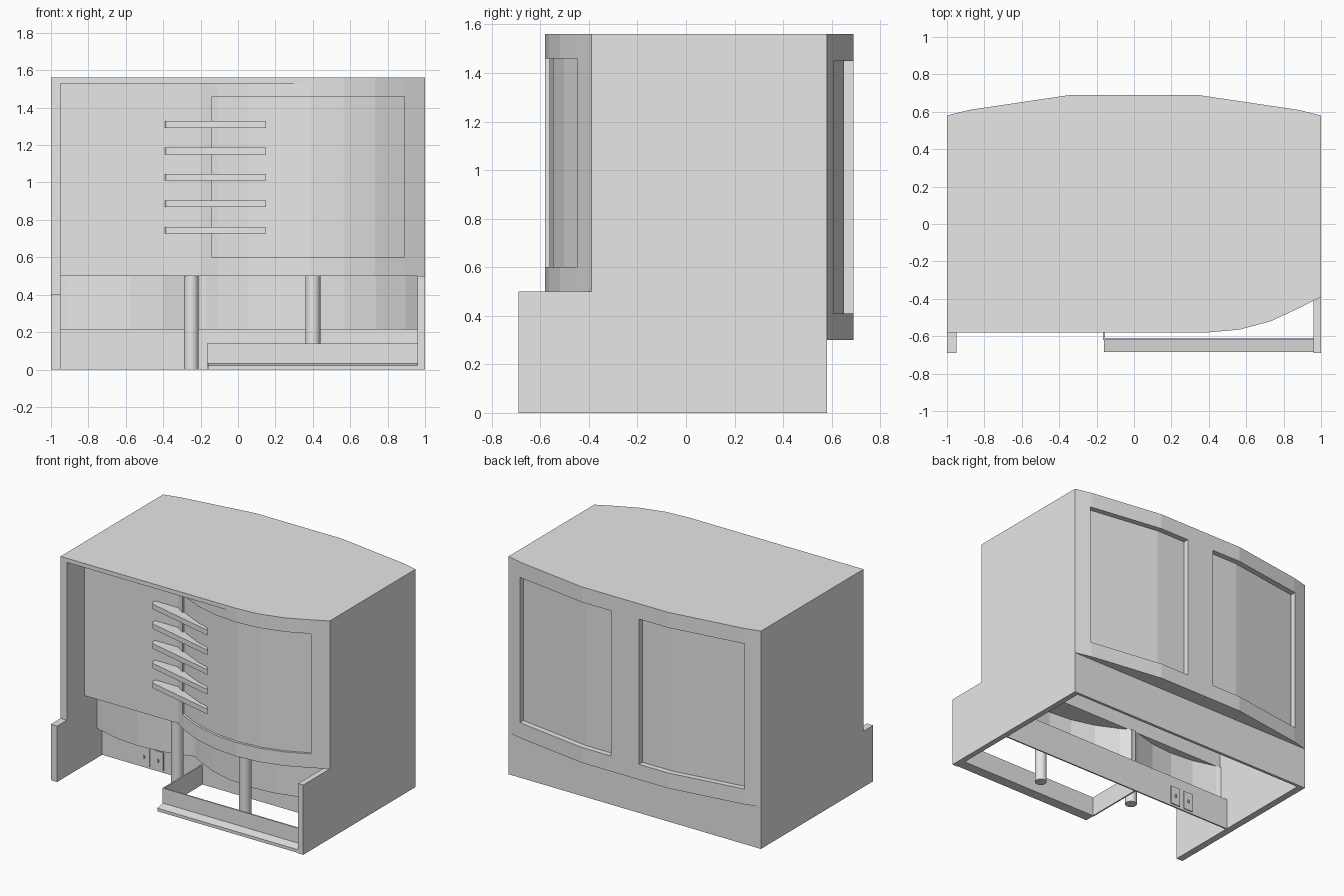
import bpy, bmesh, math
from mathutils import Vector

cube = bpy.data.objects.get("Cube")
if cube:
    bpy.data.objects.remove(cube, do_unlink=True)

GREY = (0.8, 0.8, 0.8, 1.0)
grey = bpy.data.materials.new("plain grey")
grey.use_nodes = True
grey.diffuse_color = GREY
grey.node_tree.nodes["Principled BSDF"].inputs["Base Color"].default_value = GREY


def extrude(name, base, offset):
    """Closed solid from a flat outline of 3D points swept along offset."""
    bm = bmesh.new()
    face = bm.faces.new([bm.verts.new(p) for p in base])
    new = bmesh.ops.extrude_face_region(bm, geom=[face])["geom"]
    verts = [v for v in new if isinstance(v, bmesh.types.BMVert)]
    bmesh.ops.translate(bm, vec=Vector(offset), verts=verts)
    bmesh.ops.recalc_face_normals(bm, faces=bm.faces)
    mesh = bpy.data.meshes.new(name)
    bm.to_mesh(mesh)
    bm.free()
    mesh.materials.append(grey)
    obj = bpy.data.objects.new(name, mesh)
    bpy.context.collection.objects.link(obj)
    return obj


def plan(name, pts, z0, z1):
    return extrude(name, [(x, y, z0) for x, y in pts], (0, 0, z1 - z0))


def profile(name, pts, x0, x1):
    return extrude(name, [(x0, y, z) for y, z in pts], (x1 - x0, 0, 0))


def box(name, x0, x1, y0, y1, z0, z1):
    return plan(name, [(x0, y0), (x1, y0), (x1, y1), (x0, y1)], z0, z1)


def arc(cx, cy, x0, x1, r=1.0):
    """Forward-bulging arc from x0 to x1, faceted every ten degrees."""
    a0, a1 = math.asin((x0 - cx) / r), math.asin((x1 - cx) / r)
    mids = [math.radians(d) for d in range(-80, 90, 10)]
    angles = [a0] + [a for a in mids if a0 + .03 < a < a1 - .03] + [a1]
    return [(cx + r * math.sin(a), cy - r * math.cos(a)) for a in angles]


def shift(pts, dy):
    return [(x, y + dy) for x, y in pts]


def cut(obj, cutter):
    mod = obj.modifiers.new("recess", "BOOLEAN")
    mod.operation = "DIFFERENCE"
    mod.solver = "EXACT"
    mod.object = cutter
    cutter.hide_render = True
    cutter.hide_viewport = True


# Outlines shared by roof and walls
CX, CY = .39, .42
back = [(1, .58), (.88, .61), (.34, .69), (-.34, .69), (-.88, .61), (-1, .58)]
front_curve = arc(CX, CY, CX, 1)[:-1] + [(1, -.39)]


def back_y(x):
    for (xa, ya), (xb, yb) in zip(back, back[1:]):
        if xb <= x <= xa:
            return ya + (yb - ya) * (xa - x) / (xa - xb)


# Roof slab
plan("roof", [(-1, -.58)] + front_curve + back, 1.53, 1.56)

# Side walls with low porch walls in front
profile("left_side_wall", [(-.69, 0), (.58, 0), (.58, 1.53), (-.39, 1.53),
                           (-.39, .5), (-.69, .5)], .96, 1)
profile("right_side_wall", [(-.69, 0), (.58, 0), (.58, 1.53), (-.58, 1.53),
                            (-.58, .4), (-.69, .4)], -1, -.95)

# Back: plain base and overhanging faceted upper wall with two recessed panels
box("back_base_wall", -.98, .98, .56, .58, 0, .32)
back_wall = plan("back_upper_wall", back + [(-1, .56), (1, .56)], .3, 1.53)
for side in (1, -1):
    xs = [.11, .34, .88, .89]
    inner = [(side * x, back_y(side * x) - .04) for x in xs]
    cutter = plan("back_panel_cutter", inner + [(side * .89, .9), (side * .11, .9)],
                  .41, 1.45)
    cut(back_wall, cutter)

# Upper front: recessed flat wall and curved wall with a shallow panel
box("upper_flat_wall", -.95, -.18, -.38, -.24, .5, 1.53)
wall_curve = arc(CX, CY, -.2, 1)[:-1] + [(1, -.39)]
curved_wall = plan("upper_curved_wall", wall_curve + [(1, -.24), (-.2, -.24)], .5, 1.53)
panel = shift(arc(CX, CY, -.14, .89), .018)
cut(curved_wall, plan("front_panel_cutter", panel + [(.89, -.8), (-.14, -.8)], .6, 1.46))

# Five tapering fins
for i in range(5):
    z = .745 + i * .1413
    plan("fin", [(-.39, -.36), (-.39, -.41), (-.38, -.425), (-.355, -.435),
                 (.15, -.557), (.1, -.5), (-.1, -.42), (-.2, -.36)],
         z - .018, z + .018)

# Ground floor: base wall, two curved bays with sills, and the post between
box("base_wall", -.95, .96, -.18, -.17, 0, .22)
for name, cx, cy, x0, x1 in (("right_bay", -.575, .687, -.95, -.2),
                             ("left_bay", .395, .585, -.17, .96)):
    curve = arc(cx, cy, x0, x1)
    plan(name + "_wall", curve + shift(curve, .012)[::-1], .22, .5)
    plan(name + "_sill", curve + [(x1, -.17), (x0, -.17)], .215, .225)
box("bay_post", -.2, -.17, -.24, -.225, .22, .5)
box("bay_post_sill", -.2, -.17, -.24, -.17, .215, .225)

# Small hatches on the base wall
for x in (-.61, -.5):
    box("hatch", x - .038, x + .038, -.187, -.163, .015, .148)
    box("hatch_handle", x - .006, x + .006, -.195, -.155, .07, .09)

# Columns under the overhang
for x, y in ((-.25, -.33), (.4, -.49)):
    ring = [(x + .04 * math.cos(math.tau * k / 20), y + .04 * math.sin(math.tau * k / 20))
            for k in range(20)]
    column = plan("column", ring, 0, .5)
    bpy.context.view_layer.objects.active = column
    column.select_set(True)
    bpy.ops.object.shade_smooth_by_angle()
    column.select_set(False)

# Low porch enclosure with a sloping front ledge
box("porch_front_rail", -.165, .96, -.62, -.61, .0, .14)
box("porch_side_rail", -.165, -.155, -.61, -.18, .0, .14)
profile("porch_ledge", [(-.685, 0), (-.61, 0), (-.61, .035), (-.685, .022)], -.16, .96)
